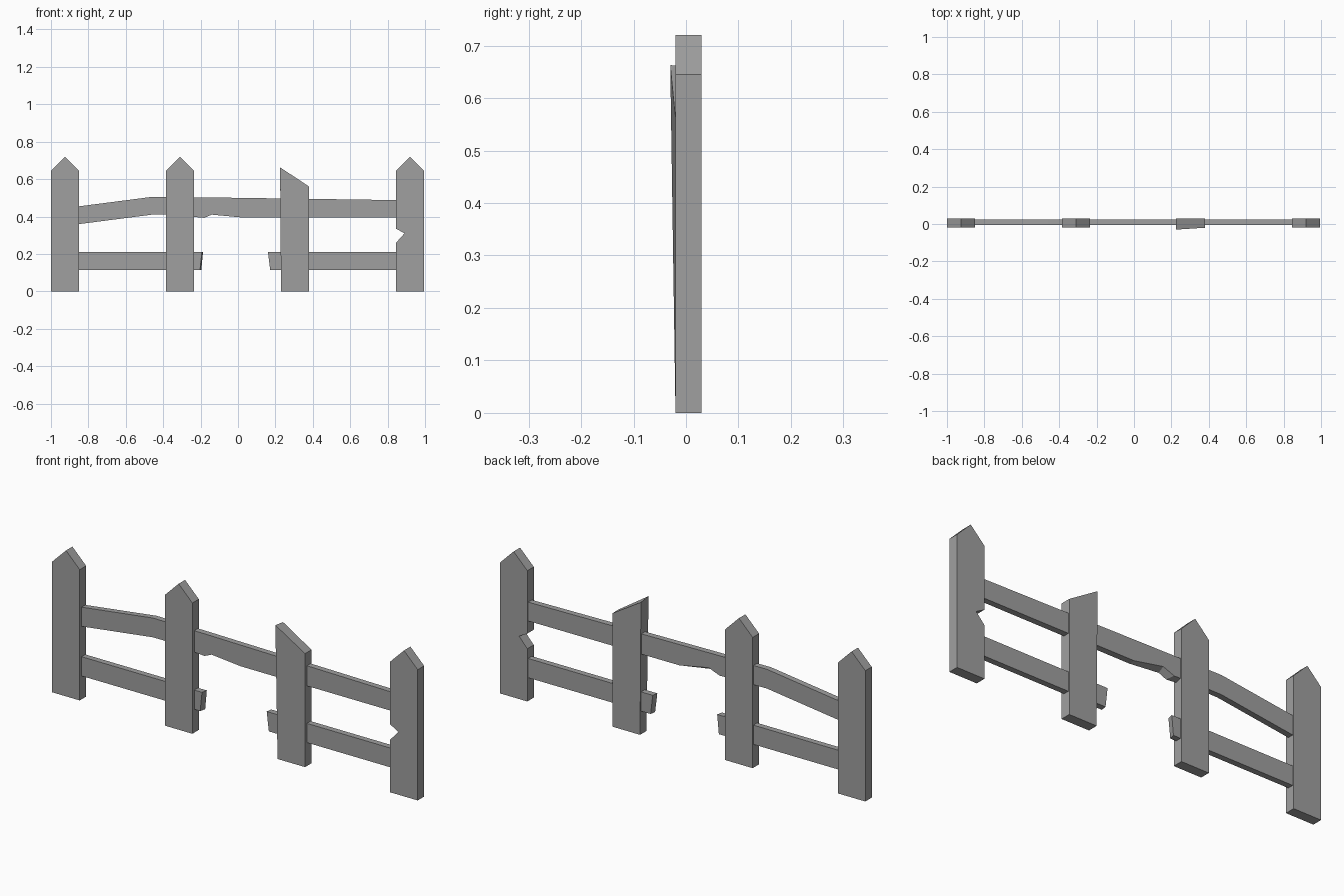
import bpy
import bmesh

cube = bpy.data.objects.get("Cube")
if cube:
    bpy.data.objects.remove(cube, do_unlink=True)

grey = bpy.data.materials.new("weathered grey")
grey.use_nodes = True
colour = (0.35, 0.35, 0.35, 1)
grey.diffuse_color = colour
bsdf = grey.node_tree.nodes["Principled BSDF"]
bsdf.inputs["Base Color"].default_value = colour
bsdf.inputs["Roughness"].default_value = 0.9


def board(name, front, y0, y1, back=None, lean=None):
    """Loft a front outline (x, z) to a back outline; lean moves front points in y."""
    back = back or front
    lean = lean or {}
    bm = bmesh.new()
    f = [bm.verts.new((x, y0 + lean.get(i, 0), z)) for i, (x, z) in enumerate(front)]
    b = [bm.verts.new((x, y1, z)) for x, z in back]
    bm.faces.new(f)
    bm.faces.new(b[::-1])
    n = len(f)
    for i in range(n):
        j = (i + 1) % n
        bm.faces.new((f[i], b[i], b[j], f[j]))
    bmesh.ops.recalc_face_normals(bm, faces=bm.faces)
    mesh = bpy.data.meshes.new(name)
    bm.to_mesh(mesh)
    bm.free()
    mesh.materials.append(grey)
    obj = bpy.data.objects.new(name, mesh)
    bpy.context.collection.objects.link(obj)
    return obj


FRONT, BACK = -0.02, 0.03
RAIL_FRONT, RAIL_BACK = -0.005, 0.024


def picket(name, x, notch=()):
    w = 0.075
    outline = [(x - w, 0), (x + w, 0), (x + w, 0.645), (x, 0.72), (x - w, 0.645)]
    board(name, outline + list(notch), FRONT, BACK)


# Pointed pickets, the last with a chipped edge
picket("right_end_picket", -0.925)
picket("right_middle_picket", -0.31)
picket("left_end_picket", 0.92, [(0.845, 0.335), (0.89, 0.31), (0.845, 0.26)])

# Snapped picket with a slanted top, slightly twisted forward
board("broken_picket", [(0.23, 0), (0.38, 0), (0.38, 0.56), (0.225, 0.663)],
      FRONT, BACK, back=[(0.23, 0), (0.38, 0), (0.38, 0.56), (0.225, 0.655)],
      lean={3: -0.01})

# Sagging upper rail, chipped along its lower edge
top_edge = [(0.9, 0.487), (-0.15, 0.502), (-0.46, 0.505), (-0.9, 0.448)]
end_edge = [(-0.9, 0.353), (-0.46, 0.41), (-0.38, 0.41)]
board("upper_rail",
      top_edge + end_edge + [(-0.18, 0.393), (-0.14, 0.41), (0.02, 0.395), (0.9, 0.395)],
      RAIL_FRONT, RAIL_BACK,
      back=top_edge + end_edge + [(-0.2, 0.405), (-0.14, 0.428), (0.02, 0.397), (0.9, 0.395)])

# Snapped lower rail, in two pieces
low, high = 0.115, 0.21
board("lower_rail_right", [(-0.9, low), (-0.203, low), (-0.193, high), (-0.9, high)],
      RAIL_FRONT, RAIL_BACK,
      back=[(-0.9, low), (-0.196, low), (-0.187, high), (-0.9, high)])
board("lower_rail_left", [(0.172, low), (0.9, low), (0.9, high), (0.16, high)],
      RAIL_FRONT, RAIL_BACK,
      back=[(0.176, low), (0.9, low), (0.9, high), (0.165, high)])
